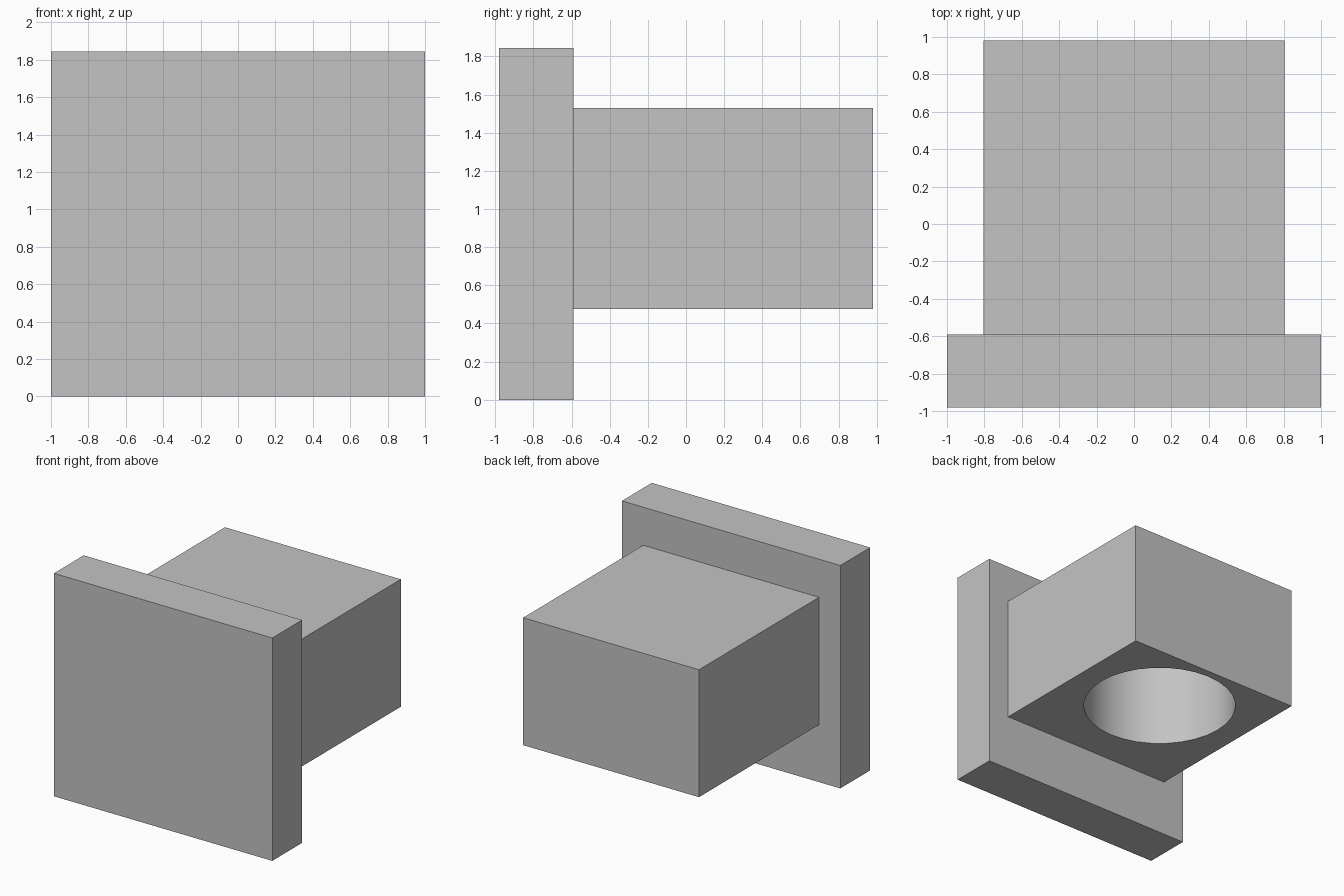
import bpy
import math

cube = bpy.data.objects.get("Cube")
if cube:
    bpy.data.objects.remove(cube, do_unlink=True)

grey = bpy.data.materials.new("plain_grey")
grey.use_nodes = True
colour = (0.55, 0.55, 0.55, 1.0)
grey.diffuse_color = colour
grey.node_tree.nodes["Principled BSDF"].inputs["Base Color"].default_value = colour


def box(name, low, high):
    """Axis-aligned box between two corners."""
    centre = [(a + b) / 2 for a, b in zip(low, high)]
    bpy.ops.mesh.primitive_cube_add(size=1, location=centre)
    obj = bpy.context.object
    obj.name = name
    obj.scale = [b - a for a, b in zip(low, high)]
    bpy.ops.object.transform_apply(location=False, rotation=False, scale=True)
    obj.data.materials.append(grey)
    return obj


# Front plate and the block that projects behind it
plate = box("front_plate", (-1, -0.98, 0), (1, -0.59, 1.845))
block = box("socket_block", (-0.805, -0.59, 0.475), (0.805, 0.98, 1.53))

# Blind round socket, open at the underside of the block
depth, margin = 0.85, 0.1
bpy.ops.mesh.primitive_cylinder_add(
    vertices=32, radius=0.6, depth=depth + margin,
    location=(0, 0.315, 0.475 + (depth - margin) / 2))
cutter = bpy.context.object
cutter.name = "socket_cutter"
cutter.data.materials.append(grey)

cut = block.modifiers.new("socket", 'BOOLEAN')
cut.operation = 'DIFFERENCE'
cut.solver = 'EXACT'
cut.object = cutter
bpy.ops.object.select_all(action='DESELECT')
block.select_set(True)
bpy.context.view_layer.objects.active = block
bpy.ops.object.modifier_apply(modifier=cut.name)
bpy.data.objects.remove(cutter, do_unlink=True)

# Smooth socket wall, sharp box edges
bpy.ops.object.shade_smooth_by_angle(angle=math.radians(30))
